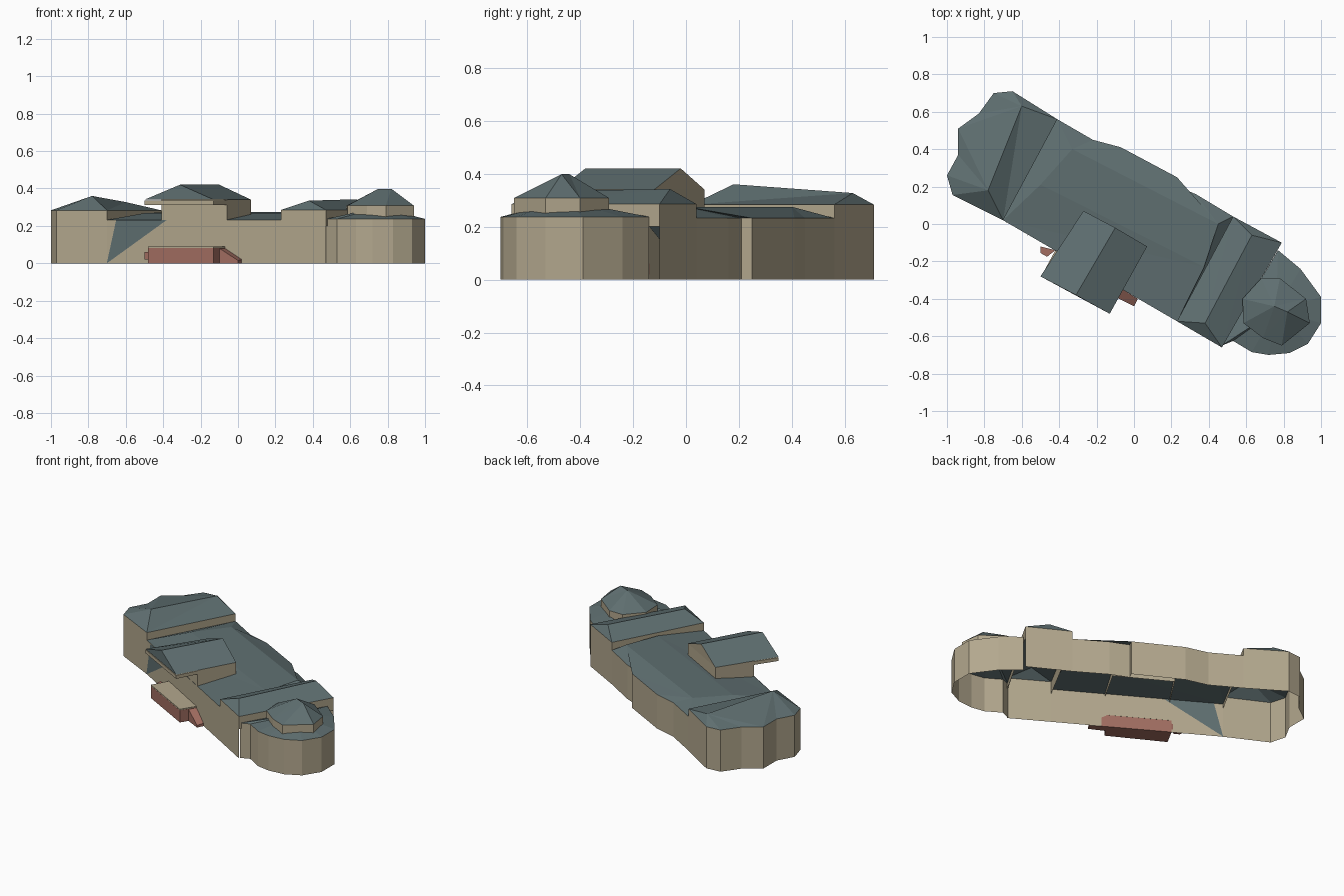
import bpy
from mathutils import Vector

cube = bpy.data.objects.get("Cube")
if cube:
    bpy.data.objects.remove(cube, do_unlink=True)


def material(name, rgb):
    m = bpy.data.materials.new(name)
    m.use_nodes = True
    m.diffuse_color = (*rgb, 1)
    bsdf = next(n for n in m.node_tree.nodes if n.type == 'BSDF_PRINCIPLED')
    bsdf.inputs["Base Color"].default_value = (*rgb, 1)
    bsdf.inputs["Roughness"].default_value = 0.9
    return m


STONE = material("sandstone", (0.45, 0.39, 0.27))
SLATE = material("slate", (0.115, 0.16, 0.165))
BRICK = material("brick", (0.36, 0.155, 0.12))


def build(name, faces, mats):
    """faces: list of (corner points, material slot)"""
    verts, polys = [], []
    for pts, _ in faces:
        polys.append(range(len(verts), len(verts) + len(pts)))
        verts += [tuple(p) for p in pts]
    mesh = bpy.data.meshes.new(name)
    mesh.from_pydata(verts, [], [list(p) for p in polys])
    for m in mats:
        mesh.materials.append(m)
    for poly, (_, slot) in zip(mesh.polygons, faces):
        poly.material_index = slot
    ob = bpy.data.objects.new(name, mesh)
    bpy.context.scene.collection.objects.link(ob)
    return ob


def at(p, z):
    return Vector((p[0], p[1], z))


def hall(name, outline, eave, ridge, base=0.0, inner=(), inner_base=0.2):
    """Open-bottomed walls on a counterclockwise outline, roofed up to a ridge."""
    ridge = [Vector(r) for r in ridge]
    near = [min(ridge, key=lambda r: (r.xy - Vector(p)).length) for p in outline]
    faces = []
    for i, p in enumerate(outline):
        j = (i + 1) % len(outline)
        q = outline[j]
        low = inner_base if i in inner else base
        faces.append(([at(p, low), at(q, low), at(q, eave), at(p, eave)], 0))
        faces.append(([at(p, eave), at(q, eave), near[j]], 1))
        if near[i] != near[j]:
            faces.append(([at(p, eave), near[j], near[i]], 1))
    if len(ridge) > 2:
        faces.append((ridge, 1))
    return build(name, faces, [STONE, SLATE])


def block(name, outline, low, tops, mats, top_slot=0, floor=True):
    """Solid block with its own top height at each corner."""
    n = len(outline)
    faces = []
    for i in range(n):
        j = (i + 1) % n
        p, q = outline[i], outline[j]
        faces.append(([at(p, low), at(q, low), at(q, tops[j]), at(p, tops[i])], 0))
    faces.append(([at(p, z) for p, z in zip(outline, tops)], top_slot))
    if floor:
        faces.append(([at(p, low) for p in reversed(outline)], 0))
    return build(name, faces, mats)


# Long central range with a low pitched roof
hall("central_range",
     [(-.70, .02), (.23, -.52), (.53, .04), (.33, .16), (.21, .21),
      (.23, .25), (-.07, .41), (-.22, .45), (-.41, .56)], .232,
     [(-.5, .21, .268), (.375, -.23, .268), (.45, 0, .275), (-.33, .40, .275)],
     inner=(1, 8))

# Faceted wing at the right end
hall("right_wing",
     [(-1, .26), (-.97, .155), (-.70, .02), (-.41, .56), (-.65, .71),
      (-.75, .70), (-.83, .59), (-.94, .51), (-.94, .37)], .283,
     [(-.78, .18, .36), (-.60, .63, .327)], inner=(2,))

# Cross wing near the left end
hall("cross_wing", [(.23, -.52), (.47, -.66), (.79, -.10), (.53, .04)], .285,
     [(.38, -.53, .335), (.63, -.06, .342)], inner=(1, 3))

# Round end with a raised lantern roof
hall("round_end",
     [(.47, -.65), (.53, -.625), (.63, -.685), (.72, -.70), (.83, -.69),
      (.93, -.64), (1, -.53), (1, -.39), (.89, -.24), (.77, -.14)], .237,
     [(.76, -.46, .30)], inner=(9,))
hall("lantern",
     [(.58, -.40), (.585, -.53), (.69, -.61), (.79, -.65), (.94, -.53),
      (.92, -.40), (.78, -.29), (.68, -.29)], .308,
     [(.75, -.44, .398), (.82, -.47, .398)], base=.24)

# Gabled entrance pavilion whose roof overhangs the front wall
A, B, C, D = (-.50, -.28), (-.13, -.48), (.07, -.12), (-.27, .07)
E, F = (-.41, -.147), (-.06, -.35)
eave = .34
front_peak, back_peak = Vector((-.31, -.38, .42)), Vector((-.10, -.02, .42))
a, b, c, d = (at(p, eave) for p in (A, B, C, D))
build("pavilion_roof",
      [([a, front_peak, back_peak, d], 1), ([b, c, back_peak, front_peak], 1),
       ([a, b, front_peak], 1), ([c, d, back_peak], 0)], [STONE, SLATE])
body = [E, F, C, D]
build("pavilion_walls",
      [([at(p, .21), at(q, .21), at(q, eave), at(p, eave)], 0)
       for p, q in zip(body, body[1:] + body[:1])], [STONE])
block("pavilion_soffit", [A, B, F, E], .312, [.335] * 4, [STONE])

# Slate triangle let into the front wall
corners = [Vector((-.70, .02, 0)), Vector((-.38, -.166, .231)), Vector((-.65, -.009, .231))]
out = Vector((-.54, -.93, 0)).normalized() * .003
build("slate_panel", [([p + out for p in corners], 0),
                      ([p - out for p in reversed(corners)], 0)], [SLATE])

# Brick entrance terrace with a stone top, side ramp and end pier
terrace = [(-.48, -.25), (-.13, -.44), (-.07, -.345), (-.42, -.14)]
block("terrace", terrace, 0, [.082] * 4, [BRICK])
block("terrace_top", terrace, .0825, [.09] * 4, [STONE])
block("terrace_ramp", [(-.10, -.39), (0, -.44), (.02, -.40), (-.07, -.345)], 0,
      [.08, .015, .02, .08], [BRICK])
block("terrace_pier", [(-.50, -.12), (-.50, -.155), (-.465, -.175), (-.42, -.14)], .02,
      [.06] * 4, [BRICK])
